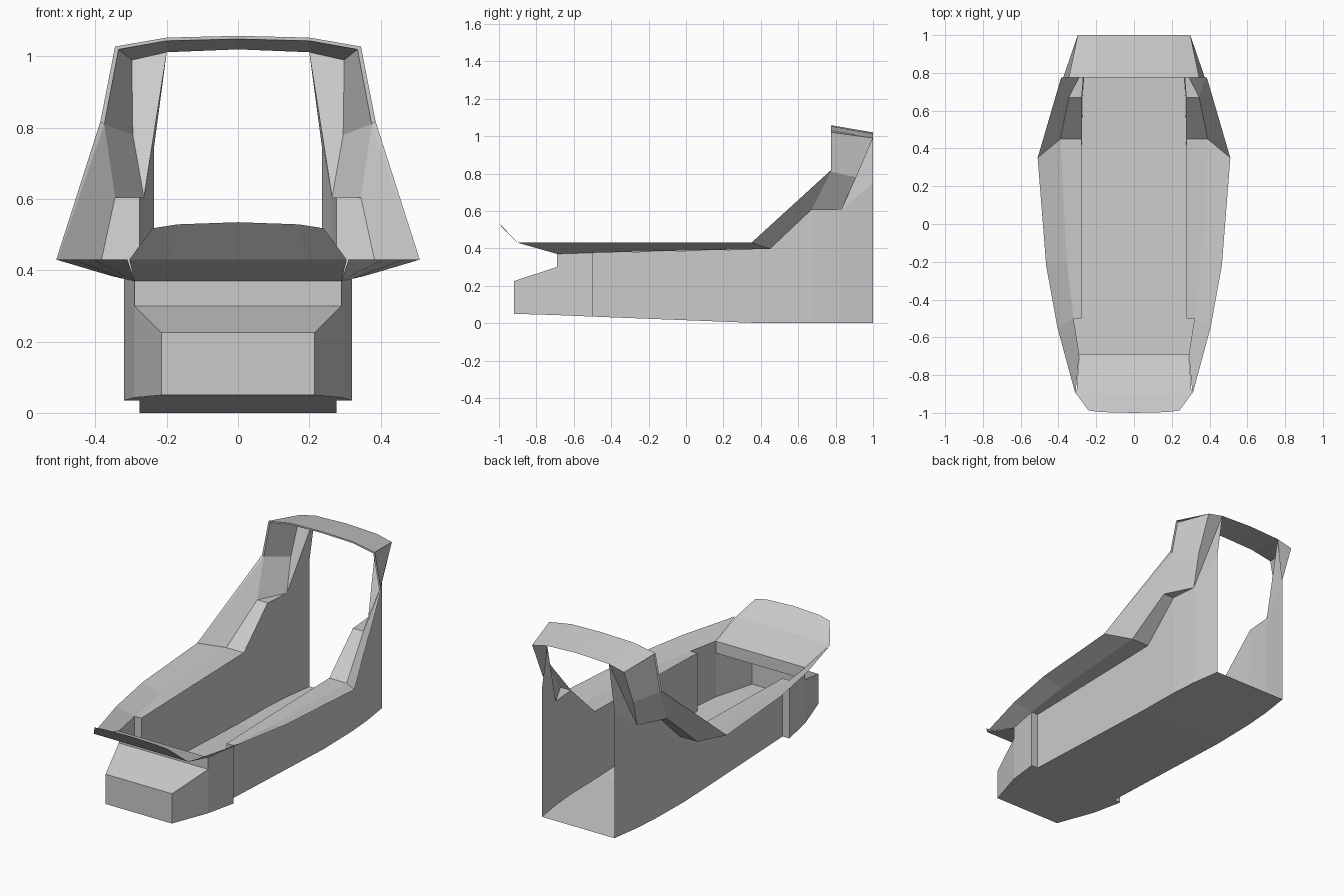
import bpy

if "Cube" in bpy.data.objects:
    bpy.data.objects.remove(bpy.data.objects["Cube"])


def build(name, verts, faces):
    """Right-hand half of a part, mirrored across x = 0."""
    mesh = bpy.data.meshes.new(name)
    mesh.from_pydata(verts, [], faces)
    mesh.update()
    obj = bpy.data.objects.new(name, mesh)
    bpy.context.collection.objects.link(obj)
    mod = obj.modifiers.new("mirror", 'MIRROR')
    mod.use_clip = True
    mod.merge_threshold = 0.0005
    return obj


def loft(name, *rows):
    """Quads between successive rows of equal length."""
    n = len(rows[0])
    verts = [p for row in rows for p in row]
    faces = [(r * n + i, r * n + i + 1, (r + 1) * n + i + 1, (r + 1) * n + i)
             for r in range(len(rows) - 1) for i in range(n - 1)]
    return build(name, verts, faces)


def panel(name, *polys):
    """Separate polygons that share points by position."""
    verts = list(dict.fromkeys(p for poly in polys for p in poly))
    return build(name, verts, [[verts.index(p) for p in poly] for poly in polys])


def centre(row):
    return [(0, y, z) for _, y, z in row]


# Key points shared between parts
ledge_in_low, ledge_in_mid, ledge_in_top = (.277, .45, .397), (.277, .67, .605), (.264, .83, .605)
ledge_out_low, ledge_out_mid = (.39, .45, .397), (.345, .67, .605)
rim_widest, post_knee, post_top = (.51, .35, .43), (.375, .775, .81), (.335, .775, 1.02)
back_knee, back_corner, back_inner = (.295, .91, .78), (.298, 1, .99), (.2, 1, 1.012)
wall_back = (.235, 1, .75)

# Floor pan
wall_foot = [(.277, -.5, .035), (.277, .4, 0), (.272, .67, 0), (.26, .83, 0), (.235, 1, 0)]
loft("floor", centre(wall_foot), wall_foot)

# Inner side walls, rising into the rear posts
wall_head = [(.277, -.5, .376), ledge_in_low, ledge_in_mid, ledge_in_top, wall_back]
loft("side_wall", wall_foot, wall_head)
panel("rear_wall_tip", (ledge_in_top, wall_back, back_inner))

# Nose: bottom, cheeks, front, sloped deck and step back to the side walls
nose_foot = [(.215, -.92, .05), (.29, -.69, .043), (.32, -.5, .035)]
nose_head = [(.215, -.92, .225), (.29, -.69, .3), (.32, -.5, .3)]
loft("nose_bottom", nose_foot, centre(nose_foot))
loft("nose_cheek", nose_foot, nose_head)
nose_brow = (.29, -.69, .37)
panel("nose_upper_cheek", (nose_head[1], nose_head[2], (.32, -.5, .376), nose_brow))
nose_front = [nose_foot[0], nose_head[0], nose_head[1], nose_brow]
loft("nose_front", centre(nose_front), nose_front)
panel("nose_step", (nose_foot[2], wall_foot[0], wall_head[0], (.32, -.5, .376)))

# Hood flaring forward and up
loft("hood",
     [(0, -.69, .37), (.18, -.69, .37), nose_brow],
     [(0, -.9, .43), (.19, -.9, .43), (.305, -.9, .43)],
     [(0, -1, .535), (.17, -.996, .529), (.24, -.988, .518)])

# Flared rim with a flat ledge inside it
rim_low = [nose_brow, (.32, -.5, .376), (.355, -.2, .384), ledge_out_low]
rim_high = [(.31, -.9, .43), (.405, -.55, .43), (.465, -.22, .43), rim_widest]
loft("rim", rim_low, rim_high)
loft("ledge",
     [(.277, -.5, .376), (.277, -.2, .384), ledge_in_low, ledge_in_mid],
     [(.32, -.5, .376), (.355, -.2, .384), ledge_out_low, ledge_out_mid])
panel("ledge_top", (ledge_in_mid, ledge_in_top, ledge_out_mid))

# Rear posts
panel("rear_post",
      (rim_widest, ledge_out_low, ledge_out_mid, post_knee),
      (ledge_out_mid, ledge_in_top, post_knee),
      (ledge_in_top, back_knee, post_knee),
      (post_knee, back_knee, back_corner, post_top),
      (ledge_in_top, back_inner, back_corner, back_knee))

# Roof band and the thin lip framing the opening
roof_front = [(0, .775, 1.058), (.2, .775, 1.053), (.345, .775, 1.028)]
roof_back = [(0, 1, 1.02), back_inner, back_corner]
loft("roof", roof_front, roof_back)
loft("roof_underside", [(0, .775, 1.049), (.2, .775, 1.044), post_top], roof_back)
loft("frame_lip",
     roof_front + [(.386, .775, .818), rim_widest],
     [(0, .775, 1.049), (.2, .775, 1.044), post_top, post_knee, (.507, .352, .43)])
